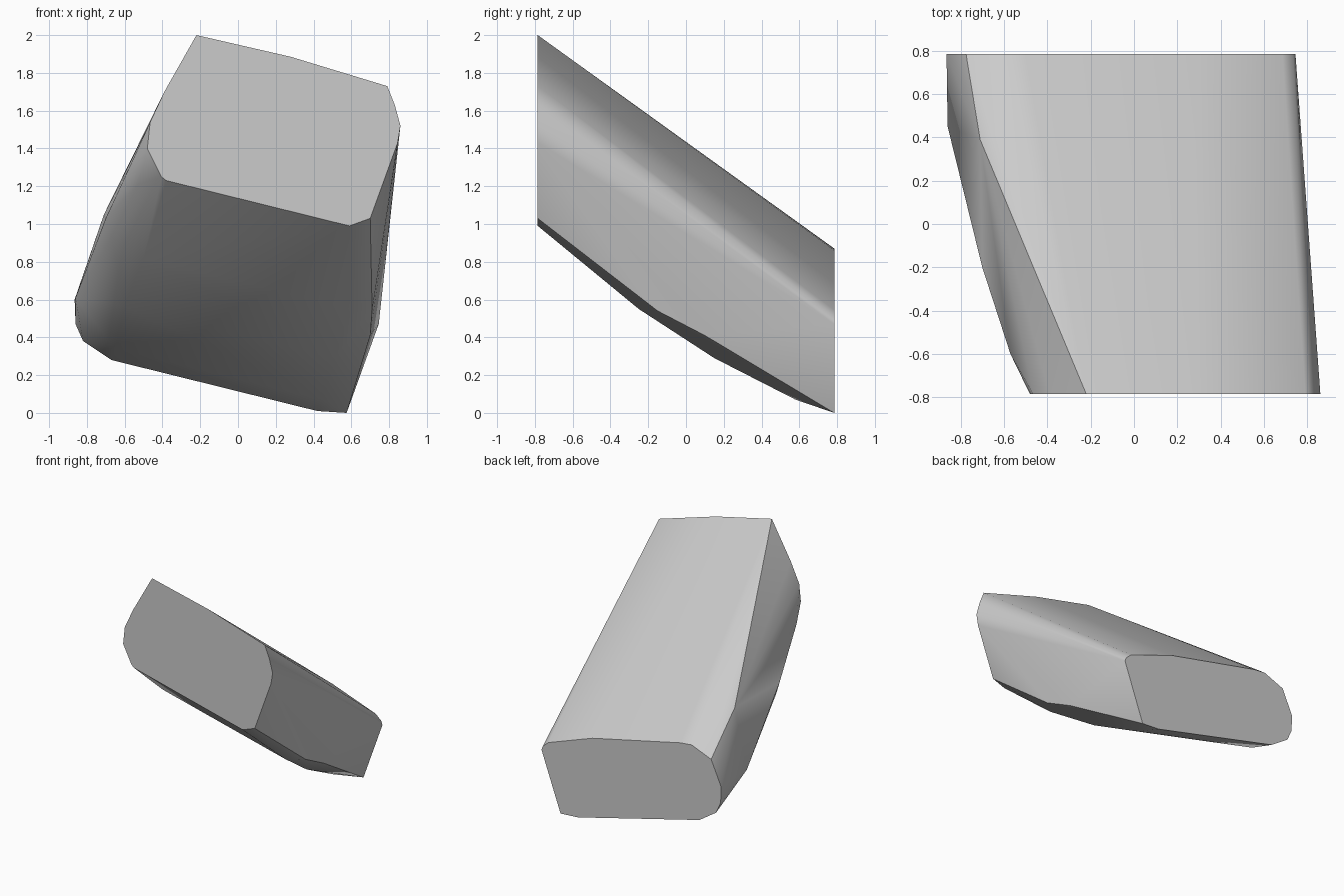
import bpy, bmesh, math

cube = bpy.data.objects.get("Cube")
if cube:
    bpy.data.objects.remove(cube, do_unlink=True)

HALF = 0.785

# End outlines as (x, z)
front = [(-.22, 2.0), (.28, 1.885), (.79, 1.73), (.83, 1.63), (.86, 1.52),
         (.845, 1.43), (.70, 1.03), (.59, .99), (-.38, 1.23), (-.405, 1.25),
         (-.48, 1.40), (-.465, 1.54), (-.39, 1.70)]
back = [(-.60, .87), (-.50, .86), (.29, .686), (.685, .545), (.735, .50), (.745, .47),
        (.575, 0), (.42, .01), (-.67, .28), (-.82, .38), (-.86, .47),
        (-.865, .60), (-.775, .80)]

# Chamfer corners between the ends as (x, y, z)
upper_side = [(-.71, .39, 1.05), (.745, .70, .53)]
outer_side = [(-.57, -.60, 1.31), (-.70, -.20, 1.03), (-.86, .45, .61)]
lower_side = [(-.53, -.62, 1.21), (-.67, -.20, .93), (-.805, .50, .53),
              (.71, -.15, .54), (.70, .10, .41)]
# Curved underside, which rises evenly to the right
belly = [(.60, -.25, .55, -.50), (.51, .15, .29, -.60), (.45, .58, .07, -.65)]

points = [(x, -HALF, z) for x, z in front] + [(x, HALF, z) for x, z in back]
points += upper_side + outer_side + lower_side
for x, y, z, far_x in belly:
    points += [(x, y, z), (far_x, y, z + .245 * (x - far_x))]

# Stretch a skin over the outlines
bm = bmesh.new()
for p in points:
    bm.verts.new(p)
bmesh.ops.convex_hull(bm, input=bm.verts[:])
loose = [v for v in bm.verts if not v.link_faces]
bmesh.ops.delete(bm, geom=loose, context='VERTS')
bmesh.ops.dissolve_limit(bm, angle_limit=math.radians(1), verts=bm.verts[:], edges=bm.edges[:])
bmesh.ops.recalc_face_normals(bm, faces=bm.faces[:])
mesh = bpy.data.meshes.new("block_body")
bm.to_mesh(mesh)
bm.free()
body = bpy.data.objects.new("block_body", mesh)
bpy.context.collection.objects.link(body)

# Plain grey
grey = bpy.data.materials.new("light_grey")
grey.use_nodes = True
color = (.6, .6, .6, 1)
grey.diffuse_color = color
grey.node_tree.nodes["Principled BSDF"].inputs["Base Color"].default_value = color
mesh.materials.append(grey)

bpy.ops.object.select_all(action='DESELECT')
body.select_set(True)
bpy.context.view_layer.objects.active = body
bpy.ops.object.shade_smooth_by_angle(angle=math.radians(30))
